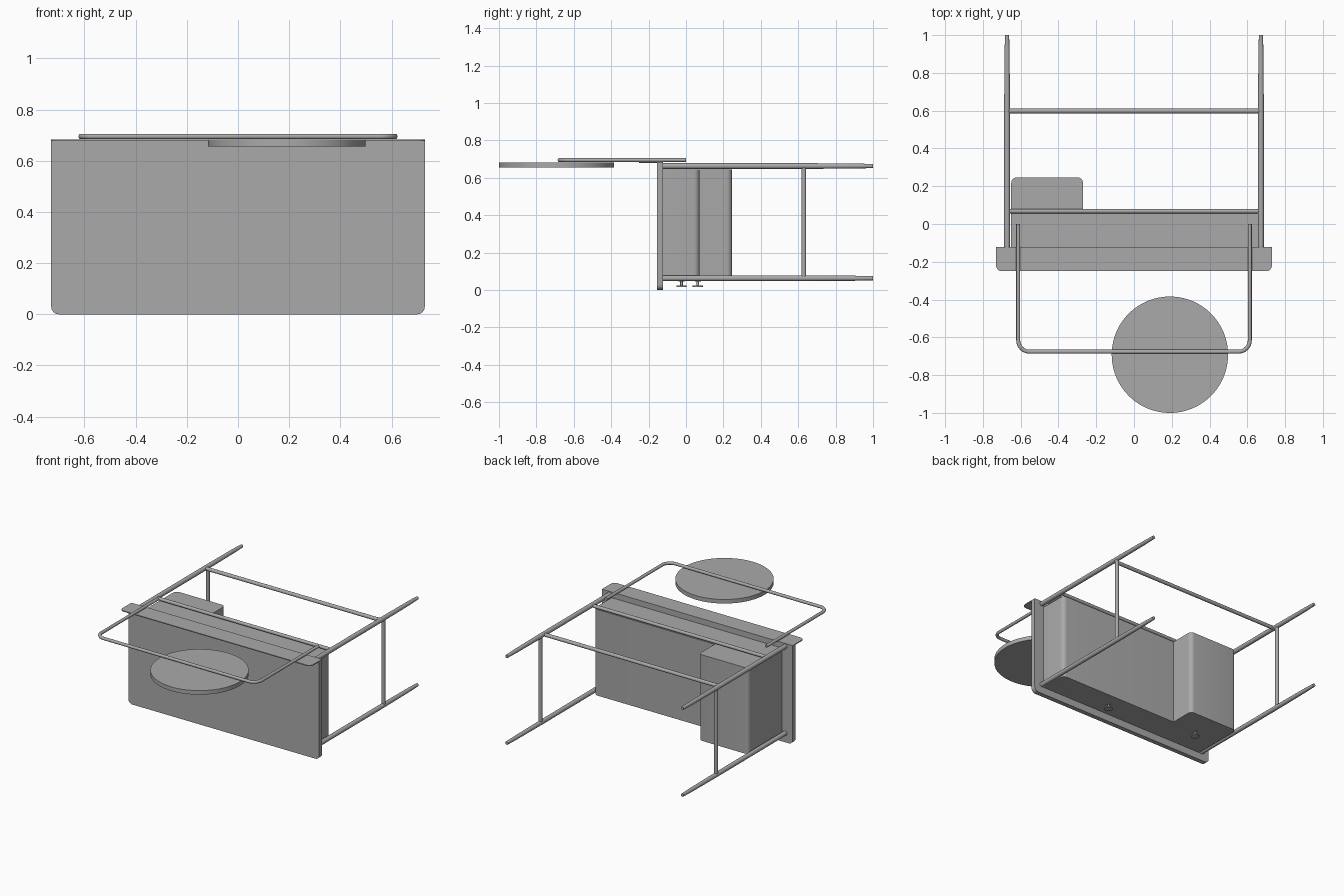
import bpy, bmesh, math
from mathutils import Vector

if "Cube" in bpy.data.objects:
    bpy.data.objects.remove(bpy.data.objects["Cube"])

grey = bpy.data.materials.new("plain grey")
grey.diffuse_color = (0.4, 0.4, 0.4, 1)
grey.use_nodes = True
grey.node_tree.nodes["Principled BSDF"].inputs["Base Color"].default_value = grey.diffuse_color


def finish(bm, name):
    bmesh.ops.recalc_face_normals(bm, faces=bm.faces)
    me = bpy.data.meshes.new(name)
    bm.to_mesh(me)
    bm.free()
    ob = bpy.data.objects.new(name, me)
    bpy.context.collection.objects.link(ob)
    me.materials.append(grey)
    bpy.ops.object.select_all(action='DESELECT')
    bpy.context.view_layer.objects.active = ob
    ob.select_set(True)
    bpy.ops.object.shade_smooth_by_angle(angle=math.radians(35))
    return ob


def box(name, lo, hi, axis=None, radius=0.03, rounded=lambda c: True):
    """Box whose edges along one axis may be rounded."""
    bm = bmesh.new()
    bmesh.ops.create_cube(bm, size=1)
    for v in bm.verts:
        v.co = Vector([lo[i] if v.co[i] < 0 else hi[i] for i in range(3)])
    if axis is not None:
        edges = [e for e in bm.edges
                 if abs(e.verts[0].co[axis] - e.verts[1].co[axis]) > 1e-5
                 and all(abs(e.verts[0].co[i] - e.verts[1].co[i]) < 1e-5
                         for i in range(3) if i != axis)
                 and rounded(e.verts[0].co)]
        bmesh.ops.bevel(bm, geom=edges, offset=radius, segments=6,
                        profile=0.5, affect='EDGES')
    return finish(bm, name)


def tube(name, points, radii, n=20):
    """Capped round sweep through points lying in one plane of constant z, or straight."""
    bm = bmesh.new()
    pts = [Vector(p) for p in points]
    rings = []
    for i, p in enumerate(pts):
        t = (pts[min(i + 1, len(pts) - 1)] - pts[max(i - 1, 0)]).normalized()
        a = Vector((0, 0, 1)) if abs(t.z) < 0.9 else Vector((1, 0, 0))
        b = t.cross(a).normalized()
        r = radii[i] if isinstance(radii, (list, tuple)) else radii
        rings.append([bm.verts.new(p + r * (math.cos(k * math.tau / n) * a + math.sin(k * math.tau / n) * b))
                      for k in range(n)])
    for r0, r1 in zip(rings, rings[1:]):
        for k in range(n):
            bm.faces.new((r0[k], r0[(k + 1) % n], r1[(k + 1) % n], r1[k]))
    bm.faces.new(rings[0])
    bm.faces.new(rings[-1])
    return finish(bm, name)


# Table top and the thin upstand along its back edge
box("table_top", (-0.73, -0.155, 0), (0.73, -0.123, 0.684), 1, 0.03, lambda c: c.z < 0.1)
box("back_upstand", (-0.73, -0.25, 0.678), (0.73, -0.123, 0.684), 2, 0.03, lambda c: c.y < -0.2)

# Wide drawer and deeper side drawer
box("wide_drawer", (-0.27, -0.123, 0.05), (0.655, 0.073, 0.645), 2, 0.03,
    lambda c: c.y > 0 and c.x > 0)
box("deep_drawer", (-0.65, -0.123, 0.05), (-0.27, 0.247, 0.645), 2, 0.03, lambda c: c.y > 0)

# Drawer knobs
for name, x, y in (("wide_drawer_knob", 0.195, -0.024), ("deep_drawer_knob", -0.46, 0.063)):
    tube(name, [(x, y, z) for z in (0.052, 0.046, 0.045, 0.025, 0.023, 0.016)],
         [0.016, 0.016, 0.007, 0.007, 0.027, 0.027], 24)

# Tapered legs and side rails
for side, s in (("left", -1), ("right", 1)):
    for end, z in (("front", 0.063), ("back", 0.663)):
        tube(f"{side}_{end}_leg", [(s * 0.672, y, z) for y in (-0.123, 0.6, 0.9, 1.0)],
             [0.0155, 0.0155, 0.0135, 0.011])
    tube(f"{side}_side_rail", [(s * 0.672, 0.63, 0.063), (s * 0.672, 0.63, 0.663)], 0.0125)

# Cross rails between the back legs
tube("cross_rail", [(-0.672, 0.598, 0.663), (0.672, 0.598, 0.663)], 0.0125)
tube("drawer_rail", [(-0.672, 0.068, 0.66), (0.672, 0.068, 0.66)], 0.0115)

# Bent mirror frame
w, low, r, zf = 0.613, -0.676, 0.06, 0.695
half = [(w, 0, zf)] + [(w - r + r * math.cos(a), low + r - r * math.sin(a), zf)
                       for a in (math.pi / 2 * i / 10 for i in range(11))]
tube("mirror_frame", half + [(-x, y, z) for x, y, z in reversed(half)], 0.0105)

# Round mirror
tube("round_mirror", [(0.19, -0.692, 0.655), (0.19, -0.692, 0.683)], 0.308, 96)
